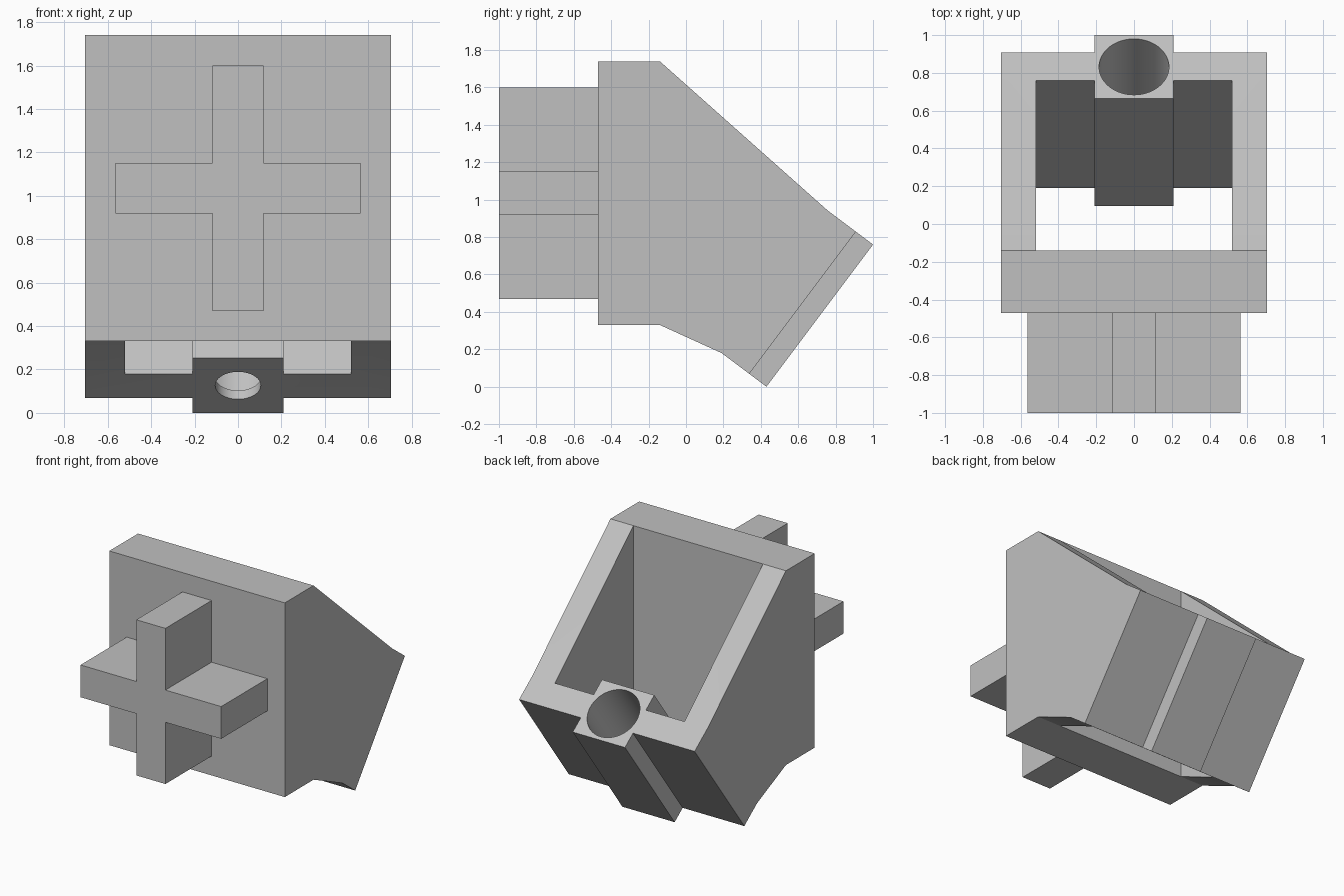
import bpy
import bmesh
from mathutils import Vector, Matrix

cube = bpy.data.objects.get("Cube")
if cube:
    bpy.data.objects.remove(cube, do_unlink=True)

grey = bpy.data.materials.new("light_grey")
grey.use_nodes = True
colour = (0.53, 0.53, 0.53, 1)
grey.diffuse_color = colour
grey.node_tree.nodes["Principled BSDF"].inputs["Base Color"].default_value = colour

# Tilted frame of the socket: origin at its lowest corner, along = bore, inward = to the plate
ORIGIN = Vector((0.43, 0.0))
ALONG = Vector((0.6, 0.8))
INWARD = Vector((-0.8, 0.6))
LENGTH = 0.95


def tilted(a, i):
    return ORIGIN + ALONG * a + INWARD * i


def finish(name, bm):
    bmesh.ops.recalc_face_normals(bm, faces=bm.faces)
    mesh = bpy.data.meshes.new(name)
    bm.to_mesh(mesh)
    bm.free()
    mesh.materials.append(grey)
    obj = bpy.data.objects.new(name, mesh)
    bpy.context.collection.objects.link(obj)
    return obj


def prism(name, outline, start, end, place):
    """Extrude a 2D outline between two depths; place maps (depth, a, b) to 3D."""
    bm = bmesh.new()
    face = bm.faces.new([bm.verts.new(place(start, *p)) for p in outline])
    out = bmesh.ops.extrude_face_region(bm, geom=[face])
    shift = Vector(place(end, 0, 0)) - Vector(place(start, 0, 0))
    bmesh.ops.translate(bm, vec=shift, verts=[v for v in out["geom"] if isinstance(v, bmesh.types.BMVert)])
    return finish(name, bm)


def side_prism(name, outline, half_width):
    return prism(name, outline, -half_width, half_width, lambda d, a, b: (d, a, b))


def bore(name, radius, start, end):
    bm = bmesh.new()
    bmesh.ops.create_cone(bm, cap_ends=True, segments=64, radius1=radius,
                          radius2=radius, depth=end - start)
    centre = tilted((start + end) / 2, 0.21)
    axis = Vector((0, ALONG.x, ALONG.y))
    turn = Vector((0, 0, 1)).rotation_difference(axis).to_matrix().to_4x4()
    bm.transform(Matrix.Translation((0, centre.x, centre.y)) @ turn)
    return finish(name, bm)


def combine(target, tool, operation):
    mod = target.modifiers.new(operation.lower(), "BOOLEAN")
    mod.operation, mod.solver, mod.object = operation, "EXACT", tool
    bpy.context.view_layer.objects.active = target
    bpy.ops.object.modifier_apply(modifier=mod.name)
    bpy.data.objects.remove(tool, do_unlink=True)


# Housing: front plate, side walls and tilted back wall, open above and below
housing = side_prism("housing", [
    (-0.47, 0.33), (-0.47, 1.74), (-0.14, 1.74),
    tilted(LENGTH, 0.30), tilted(LENGTH, 0.115),
    tilted(0, 0.115), tilted(0, 0.30), (-0.14, 0.33)], 0.705)
cavity = side_prism("cavity_cutter", [
    (-0.14, -0.16), tilted(-0.4, 0.30), tilted(2.4, 0.30), (-0.14, 2.1)], 0.52)
combine(housing, cavity, "DIFFERENCE")

# Square socket through the back wall, with a wide bore and a narrow outlet
socket = side_prism("socket", [
    tilted(0, 0), tilted(LENGTH, 0), tilted(LENGTH, 0.42), tilted(0, 0.42)], 0.21)
combine(housing, socket, "UNION")
combine(housing, bore("wide_bore_cutter", 0.185, 0.05, 1.1), "DIFFERENCE")
combine(housing, bore("outlet_cutter", 0.105, -0.1, 0.2), "DIFFERENCE")

# Cross-shaped plug on the front
quarter = [(0.117, 0.565), (0.117, 0.117), (0.565, 0.117)]
cross = []
for turn in range(4):
    cross += [tuple(Matrix.Rotation(-turn * 1.5707963, 2) @ Vector(p)) for p in quarter]
plug = prism("cross_plug", cross, -1.0, -0.47, lambda d, a, b: (a, d, b + 1.035))

# Smooth bores, sharp edges elsewhere
bpy.ops.object.select_all(action="DESELECT")
for obj in (housing, plug):
    obj.select_set(True)
bpy.context.view_layer.objects.active = housing
bpy.ops.object.shade_smooth_by_angle(angle=0.3)
